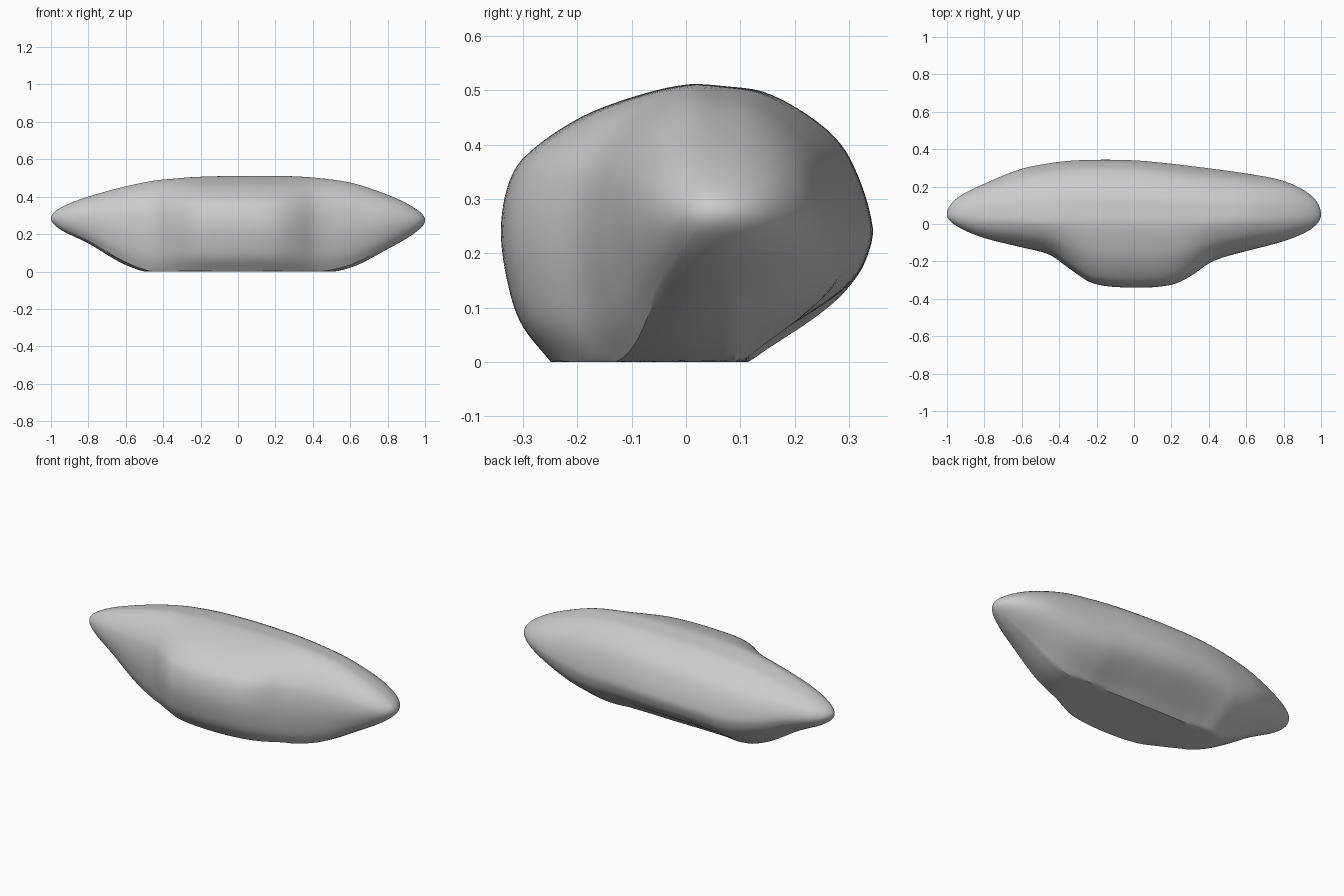
import bpy
import bmesh
from math import acos, cos, pi, hypot
from mathutils import Vector

RINGS = 96
SIDES = 108
BASE_SIDES = 12

# Outline stations along the stone: x, front y, back y, bottom z, top z
STATIONS = [
    (-1, .05, .05, .285, .285),
    (-.95, -.01, .135, .225, .34),
    (-.8, -.075, .215, .15, .4),
    (-.6, -.125, .295, .035, .455),
    (-.45, -.165, .325, -.012, .485),
    (-.35, -.235, .337, -.005, .495),
    (-.22, -.317, .343, 0, .505),
    (0, -.34, .34, 0, .51),
    (.2, -.325, .322, 0, .51),
    (.3, -.28, .31, -.005, .508),
    (.42, -.2, .295, -.012, .5),
    (.6, -.145, .27, .02, .475),
    (.8, -.092, .23, .12, .41),
    (.95, -.025, .15, .21, .335),
    (1, .05, .05, .275, .275),
]

# Middle cross-section, as y and z fractions of the half width and half height
SECTION = [
    (.29, -1), (.44, -.84), (.73, -.59), (.88, -.43), (.96, -.27), (1, -.02),
    (.88, .47), (.73, .71), (.44, .94), (.2, .99), (0, 1), (-.29, .91),
    (-.59, .75), (-.88, .47), (-.97, .24), (-1, -.1), (-.95, -.51),
    (-.88, -.75), (-.73, -1),
]


def spline(times, points, t):
    """Smooth curve through points at uneven times."""
    last = len(times) - 1
    i = max(k for k in range(last) if times[k] <= t)

    def slope(k):
        a, b = max(k - 1, 0), min(k + 1, last)
        return (points[b] - points[a]) / (times[b] - times[a])

    span = times[i + 1] - times[i]
    f = (t - times[i]) / span
    start, end = points[i], points[i + 1]
    ease = f * f * (3 - 2 * f)
    bend = slope(i) * (f * (1 - f) ** 2) - slope(i + 1) * (f * f * (1 - f))
    return start + (end - start) * ease + bend * span


def cross_section():
    """Evenly spaced points round the section, flat along the base."""
    points = [Vector(p) for p in SECTION]
    times = [0]
    for a, b in zip(points, points[1:]):
        times.append(times[-1] + (b - a).length)
    curve_sides = SIDES - BASE_SIDES
    ring = [spline(times, points, times[-1] * k / curve_sides)
            for k in range(curve_sides + 1)]
    ring += [points[-1].lerp(points[0], k / BASE_SIDES)
             for k in range(1, BASE_SIDES)]
    return ring


def build_stone():
    angles = [acos(-s[0]) for s in STATIONS]
    outlines = [Vector(s[1:]) for s in STATIONS]
    section = cross_section()
    bm = bmesh.new()
    rings = []
    for r in range(1, RINGS):
        angle = pi * r / RINGS
        x = -cos(angle)
        front, back, bottom, top = spline(angles, outlines, angle)
        roundness = x * x
        ridge = .05 * roundness
        ring = []
        for p in section:
            # The section turns into an ellipse towards the tips
            u, v = p.lerp(p / hypot(p.x, p.y), roundness)
            # Front and back swell separately from the straight ridge
            y = ridge + (u * (back - ridge) if u > 0 else u * (ridge - front))
            z = (bottom + top) / 2 + v * (top - bottom) / 2
            ring.append(bm.verts.new((x, y, max(z, 0))))
        rings.append(ring)

    # Skin between the rings, then close both tips
    for a, b in zip(rings, rings[1:]):
        for k in range(SIDES):
            n = (k + 1) % SIDES
            bm.faces.new((a[k], a[n], b[n], b[k]))
    for ring, row in ((rings[0], STATIONS[0]), (rings[-1], STATIONS[-1])):
        tip = bm.verts.new((row[0], row[1], row[3]))
        for k in range(SIDES):
            bm.faces.new((tip, ring[k], ring[(k + 1) % SIDES]))
    bmesh.ops.recalc_face_normals(bm, faces=bm.faces)

    mesh = bpy.data.meshes.new("stone")
    bm.to_mesh(mesh)
    bm.free()
    stone = bpy.data.objects.new("stone", mesh)
    bpy.context.collection.objects.link(stone)
    return stone


cube = bpy.data.objects.get("Cube")
if cube:
    bpy.data.objects.remove(cube)

# Plain grey stone material
grey = bpy.data.materials.new("stone grey")
grey.use_nodes = True
colour = (.6, .6, .6, 1)
grey.diffuse_color = colour
grey.node_tree.nodes["Principled BSDF"].inputs["Base Color"].default_value = colour

stone = build_stone()
stone.data.materials.append(grey)
bpy.context.view_layer.objects.active = stone
stone.select_set(True)
bpy.ops.object.shade_smooth_by_angle()
